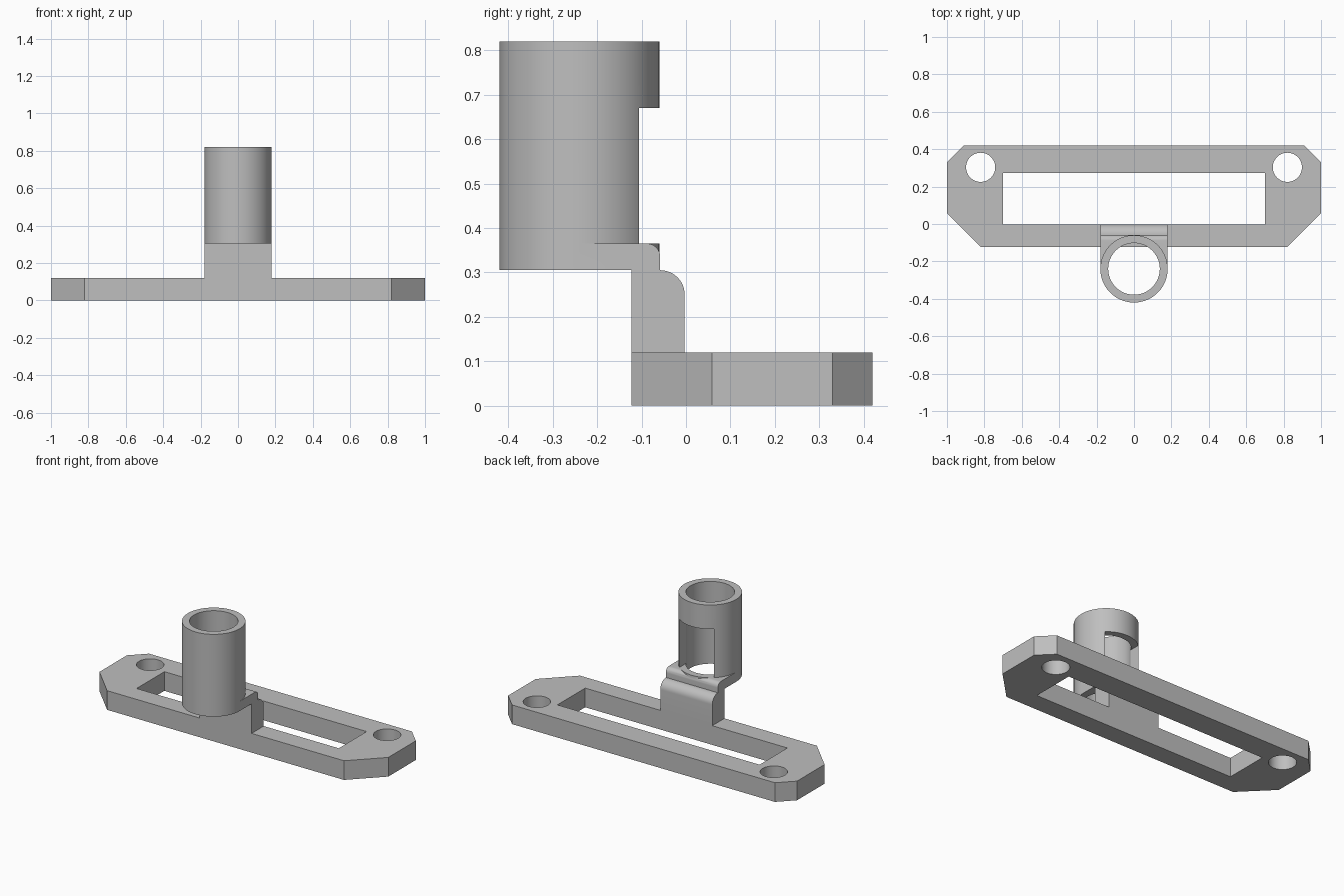
import bpy, bmesh, math
from mathutils import Vector

if "Cube" in bpy.data.objects:
    bpy.data.objects.remove(bpy.data.objects["Cube"])

grey = bpy.data.materials.new("grey plastic")
grey.diffuse_color = (0.52, 0.52, 0.52, 1)
grey.use_nodes = True
grey.node_tree.nodes["Principled BSDF"].inputs["Base Color"].default_value = grey.diffuse_color


def prism(name, pts, lo, hi, axis="z"):
    """Extrude a closed 2D profile: (x, y) along z, or (y, z) along x."""
    place = (lambda p, h: (p[0], p[1], h)) if axis == "z" else (lambda p, h: (h, p[0], p[1]))
    bm = bmesh.new()
    face = bm.faces.new([bm.verts.new(place(p, lo)) for p in pts])
    ext = bmesh.ops.extrude_face_region(bm, geom=[face])
    moved = [v for v in ext["geom"] if isinstance(v, bmesh.types.BMVert)]
    step = Vector((0, 0, hi - lo)) if axis == "z" else Vector((hi - lo, 0, 0))
    bmesh.ops.translate(bm, verts=moved, vec=step)
    bmesh.ops.recalc_face_normals(bm, faces=bm.faces)
    me = bpy.data.meshes.new(name)
    bm.to_mesh(me)
    bm.free()
    me.materials.append(grey)
    ob = bpy.data.objects.new(name, me)
    bpy.context.collection.objects.link(ob)
    return ob


def arc(cx, cy, r, a0, a1, n):
    return [(cx + r * math.cos(math.radians(a0 + (a1 - a0) * i / n)),
             cy + r * math.sin(math.radians(a0 + (a1 - a0) * i / n))) for i in range(n + 1)]


def circle(cx, cy, r, n=64):
    return arc(cx, cy, r, 0, 360, n)[:-1]


def rect(x0, y0, x1, y1):
    return [(x0, y0), (x1, y0), (x1, y1), (x0, y1)]


def combine(ob, other, op="DIFFERENCE"):
    """Apply a boolean and discard the second object."""
    bpy.context.view_layer.objects.active = ob
    mod = ob.modifiers.new("boolean", "BOOLEAN")
    mod.operation, mod.solver, mod.object = op, "EXACT", other
    bpy.ops.object.modifier_apply(modifier=mod.name)
    bpy.data.objects.remove(other)


# Base plate with chamfered corners, long slot and two screw holes
half = [(0.82, -0.123), (1, 0.058), (1, 0.33), (0.91, 0.42)]
base = prism("base_plate", half + [(-x, y) for x, y in reversed(half)], 0, 0.12)
combine(base, prism("slot", rect(-0.70, -0.003, 0.70, 0.272), -0.1, 0.3))
for s in (-1, 1):
    combine(base, prism("screw_hole", circle(s * 0.82, 0.303, 0.078, 48), -0.1, 0.3))

# Upright post with a rounded rear top edge
post = prism("post", [(-0.123, 0.12), (-0.003, 0.12)] + arc(-0.058, 0.25, 0.055, 0, 90, 12)
             + [(-0.123, 0.305)], -0.18, 0.18, "x")

# Sleeve: tube merged with its rounded mounting block
CY = -0.24
sleeve = prism("sleeve", circle(0, CY, 0.18), 0.305, 0.82)
block = prism("block", [(CY, 0.305), (-0.058, 0.305)] + arc(-0.088, 0.335, 0.03, 0, 90, 10)
              + [(CY, 0.365)], -0.18, 0.18, "x")
combine(sleeve, block, "UNION")
combine(sleeve, prism("bore", circle(0, CY, 0.138), 0.2, 1))
# Rear window through the tube wall
combine(sleeve, prism("window", rect(-0.12, CY, 0.12, 0.1), 0.365, 0.67))

for ob in (base, post, sleeve):
    bpy.ops.object.select_all(action="DESELECT")
    ob.select_set(True)
    bpy.context.view_layer.objects.active = ob
    bpy.ops.object.shade_smooth_by_angle(angle=math.radians(30))
